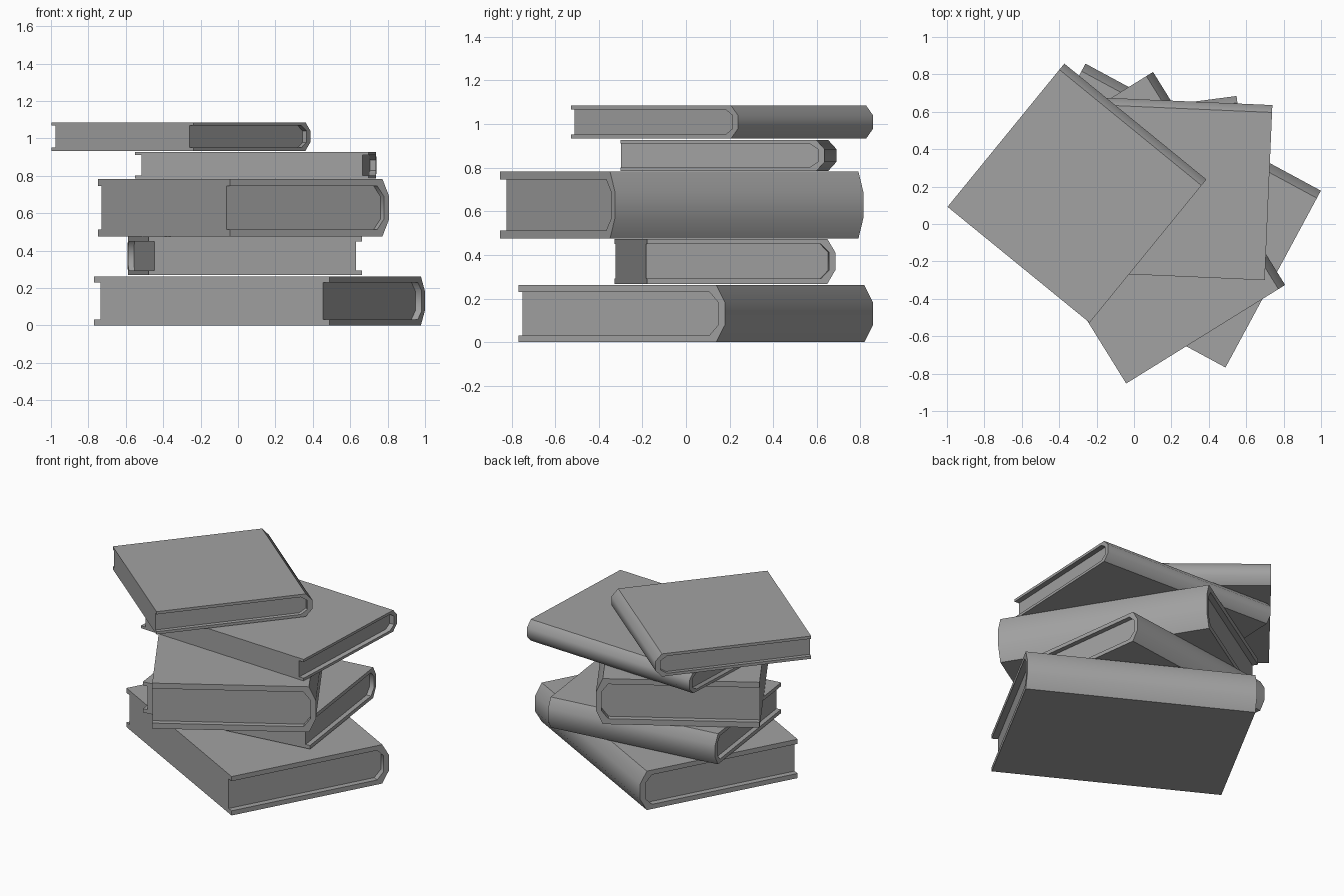
import bpy, bmesh
from math import radians
from mathutils import Matrix

cube = bpy.data.objects.get("Cube")
if cube:
    bpy.data.objects.remove(cube, do_unlink=True)

GREY = (0.36, 0.36, 0.36, 1.0)
grey = bpy.data.materials.new("plain grey")
grey.use_nodes = True
grey.diffuse_color = GREY
grey.node_tree.nodes["Principled BSDF"].inputs["Base Color"].default_value = GREY


def section(depth, low, high, tip, bulge, height):
    """Open outline from fore edge, round the faceted spine, back to fore edge."""
    flat = tip - bulge
    return [(-depth / 2, low), (flat, low), (tip, 0.3 * height),
            (tip, 0.7 * height), (flat, high), (-depth / 2, high)]


def extrude(name, faces, length, place):
    """Extrude adjoining section polygons along the spine direction."""
    bm = bmesh.new()
    for outline in faces:
        bm.faces.new([bm.verts.new((x, -length / 2, z)) for x, z in outline])
    bmesh.ops.remove_doubles(bm, verts=bm.verts[:], dist=1e-5)
    ext = bmesh.ops.extrude_face_region(bm, geom=bm.faces[:], use_keep_orig=True)
    moved = [g for g in ext["geom"] if isinstance(g, bmesh.types.BMVert)]
    bmesh.ops.translate(bm, verts=moved, vec=(0, length, 0))
    bmesh.ops.recalc_face_normals(bm, faces=bm.faces[:])
    mesh = bpy.data.meshes.new(name)
    bm.to_mesh(mesh)
    bm.free()
    mesh.materials.append(grey)
    obj = bpy.data.objects.new(name, mesh)
    obj.matrix_world = place
    bpy.context.collection.objects.link(obj)
    bpy.ops.object.select_all(action="DESELECT")
    obj.select_set(True)
    bpy.context.view_layer.objects.active = obj
    bpy.ops.object.shade_smooth_by_angle(angle=radians(45))


def book(name, x, y, bottom, top, depth, length, angle):
    height, bulge = top - bottom, 0.042 * depth
    board = 0.12 * height
    place = Matrix.Translation((x, y, bottom)) @ Matrix.Rotation(radians(angle), 4, "Z")
    outer = section(depth, 0, height, depth / 2, bulge, height)
    inner = section(depth, board, height - board, depth * 0.467, bulge, height)
    # Cover: two boards joined by a faceted spine
    strips = [[outer[i], outer[i + 1], inner[i + 1], inner[i]] for i in range(5)]
    extrude(name + "_cover", strips, length, place)
    # Page block, set in at both ends and flush at the fore edge
    extrude(name + "_pages", [inner], length * 0.946, place)


# Stack from bottom to top; the angle is where the spine points
book("bottom_book", 0.115, 0.045, 0.0, 0.262, 1.074, 1.43, 61.65)
book("second_book", 0.035, 0.178, 0.268, 0.474, 0.87, 1.15, 97.5)
book("middle_book", 0.03, -0.02, 0.476, 0.782, 1.0, 1.34, 31.8)
book("fourth_book", 0.095, 0.195, 0.784, 0.928, 0.937, 1.25, 87.5)
book("top_book", -0.305, 0.165, 0.933, 1.086, 0.988, 0.98, 50.8)
